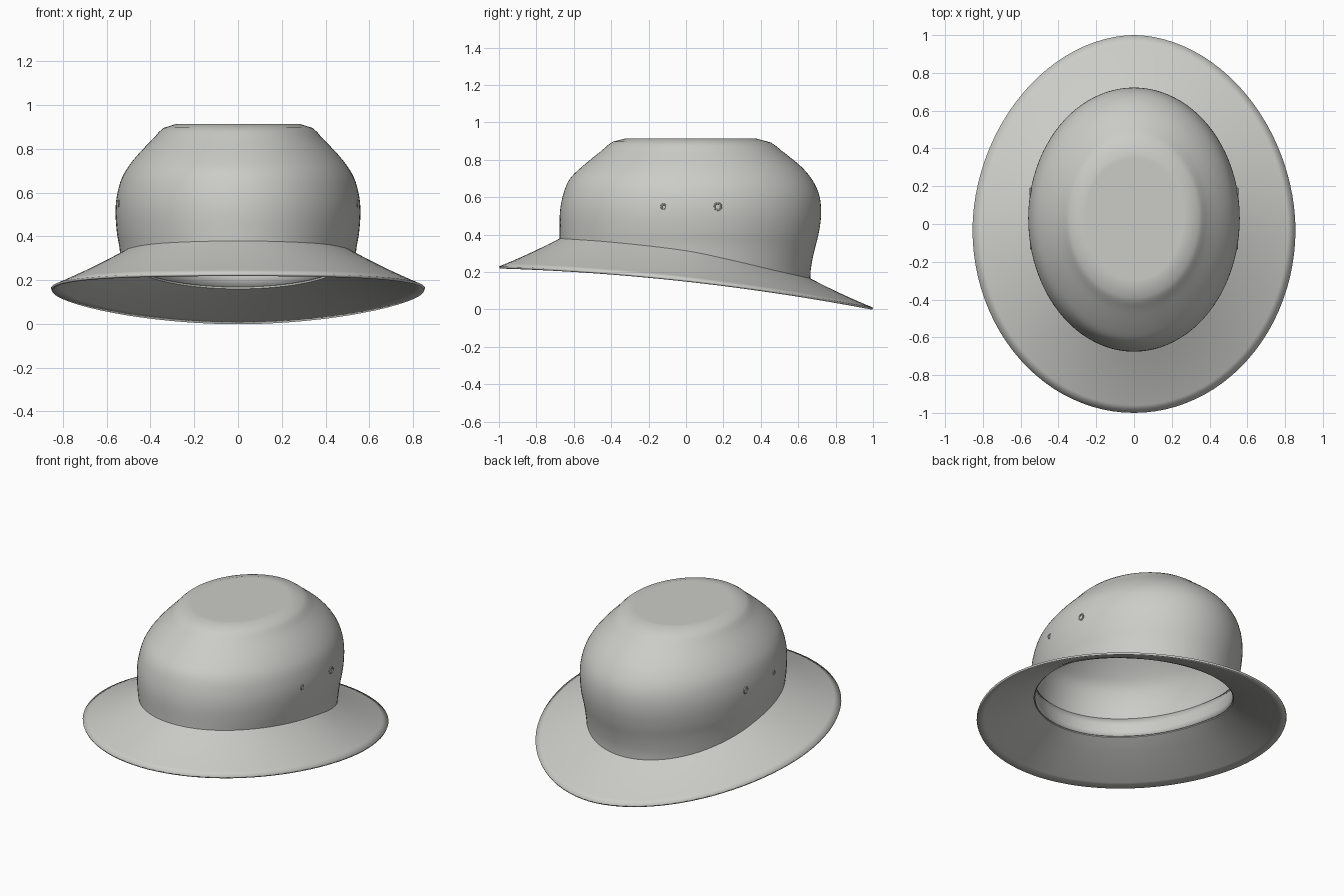
import bpy, bmesh, math
from mathutils import Vector

if "Cube" in bpy.data.objects:
    bpy.data.objects.remove(bpy.data.objects["Cube"])

SEGMENTS = 96
TOP = 0.915
CENTRE_Y = 0.03

felt = bpy.data.materials.new("light grey felt")
felt.use_nodes = True
felt.diffuse_color = (0.6, 0.6, 0.575, 1)
felt.node_tree.nodes["Principled BSDF"].inputs["Base Color"].default_value = felt.diffuse_color


def curve(points):
    """Smooth function through (input, value) points, clamped at both ends."""
    def slope(i):
        a, b = points[max(i - 1, 0)], points[min(i + 1, len(points) - 1)]
        return (b[1] - a[1]) / (b[0] - a[0])

    def value(u):
        if u <= points[0][0]:
            return points[0][1]
        for i in range(len(points) - 1):
            (u0, v0), (u1, v1) = points[i], points[i + 1]
            if u <= u1:
                d = u1 - u0
                s = (u - u0) / d
                return (v0 * (1 + 2 * s) * (1 - s) ** 2 + v1 * s * s * (3 - 2 * s)
                        + d * s * (1 - s) * (slope(i) * (1 - s) - slope(i + 1) * s))
        return points[-1][1]
    return value


# Crown silhouettes by height, and the height of the seam along the hat
front = curve([(0.38, 0.675), (0.52, 0.674), (0.62, 0.655), (0.7, 0.62), (0.76, 0.56),
               (0.85, 0.45), (0.9, 0.385), (TOP, 0.32)])
back = curve([(0.16, 0.664), (0.22, 0.668), (0.3, 0.683), (0.4, 0.708), (0.5, 0.722),
              (0.6, 0.715), (0.68, 0.683), (0.76, 0.62), (0.85, 0.51), (0.9, 0.44), (TOP, 0.37)])
side = curve([(0.2, 0.53), (0.34, 0.541), (0.42, 0.554), (0.52, 0.56), (0.6, 0.551),
              (0.68, 0.525), (0.76, 0.47), (0.85, 0.385), (0.9, 0.335), (TOP, 0.28)])
seam = curve([(-0.68, 0.38), (-0.4, 0.36), (0, 0.314), (0.25, 0.262), (0.5, 0.203), (0.67, 0.165)])


def crown_point(angle, t, inset=0):
    """Point on the crown: t runs from the seam (0) to the flat top (1)."""
    y = 0
    for _ in range(8):
        z = seam(y) * (1 - t) + TOP * t
        reach = back(z) - CENTRE_Y if math.sin(angle) > 0 else front(z) + CENTRE_Y
        y = CENTRE_Y + (reach - inset) * math.sin(angle)
    return Vector(((side(z) - inset) * math.cos(angle), y, z))


def brim_point(angle):
    """Point on the outer brim edge, a little narrower towards the back."""
    s, c = math.sin(angle), math.cos(angle)
    power = 1.05 if s > 0 else 1
    y = -0.03 + math.copysign(abs(s) ** power, s) * (1.03 if s > 0 else 0.97)
    x = 0.855 * math.copysign(abs(c) ** power, c)
    return Vector((x, y, 0.16 - 0.11 * y - 0.04 * y * y))


def ring(point):
    return [point(2 * math.pi * i / SEGMENTS) for i in range(SEGMENTS)]


def finish(obj):
    obj.data.materials.append(felt)
    bpy.ops.object.select_all(action="DESELECT")
    obj.select_set(True)
    bpy.context.view_layer.objects.active = obj
    bpy.ops.object.shade_smooth_by_angle(angle=math.radians(32))


def loft(name, rings, thickness, capped=False):
    bm = bmesh.new()
    loops = [[bm.verts.new(p) for p in r] for r in rings]
    for low, high in zip(loops, loops[1:]):
        for i in range(SEGMENTS):
            k = (i + 1) % SEGMENTS
            bm.faces.new((low[i], low[k], high[k], high[i]))
    if capped:
        bm.faces.new(loops[-1])
    mesh = bpy.data.meshes.new(name)
    bm.to_mesh(mesh)
    bm.free()
    obj = bpy.data.objects.new(name, mesh)
    bpy.context.collection.objects.link(obj)
    finish(obj)
    shell = obj.modifiers.new("thickness", "SOLIDIFY")
    shell.thickness = thickness
    shell.offset = -1
    return obj


# Brim and crown in one continuous shell
rings = []
for step in range(8):
    f = step / 8
    rings.append(ring(lambda a: brim_point(a).lerp(crown_point(a, 0), f)
                      - Vector((0, 0, 0.02 * f * (1 - f)))))
for step in range(33):
    rings.append(ring(lambda a: crown_point(a, step / 32)))
middle = Vector((0, CENTRE_Y, TOP))
rings.append([middle.lerp(p, 0.93) for p in rings[-1]])
loft("hat_shell", rings, 0.012, capped=True)

# Sweatband lining the opening
loft("sweatband", [ring(lambda a: crown_point(a, t, 0.011)) for t in (0, 0.07, 0.14, 0.22)], 0.006)

# Small vent eyelets on both sides
for label, sign in (("left", 1), ("right", -1)):
    for place, y, radius in (("front", -0.12, 0.012), ("back", 0.17, 0.018)):
        depth = (y - CENTRE_Y) / (back(0.55) if y > 0 else front(0.55))
        x = side(0.55) * math.sqrt(1 - depth * depth)
        bpy.ops.mesh.primitive_torus_add(
            major_segments=16, minor_segments=8, major_radius=radius, minor_radius=0.005,
            location=(sign * x, y, 0.55), rotation=(0, math.pi / 2, 0))
        eyelet = bpy.context.object
        eyelet.name = f"{place}_eyelet_{label}"
        finish(eyelet)
